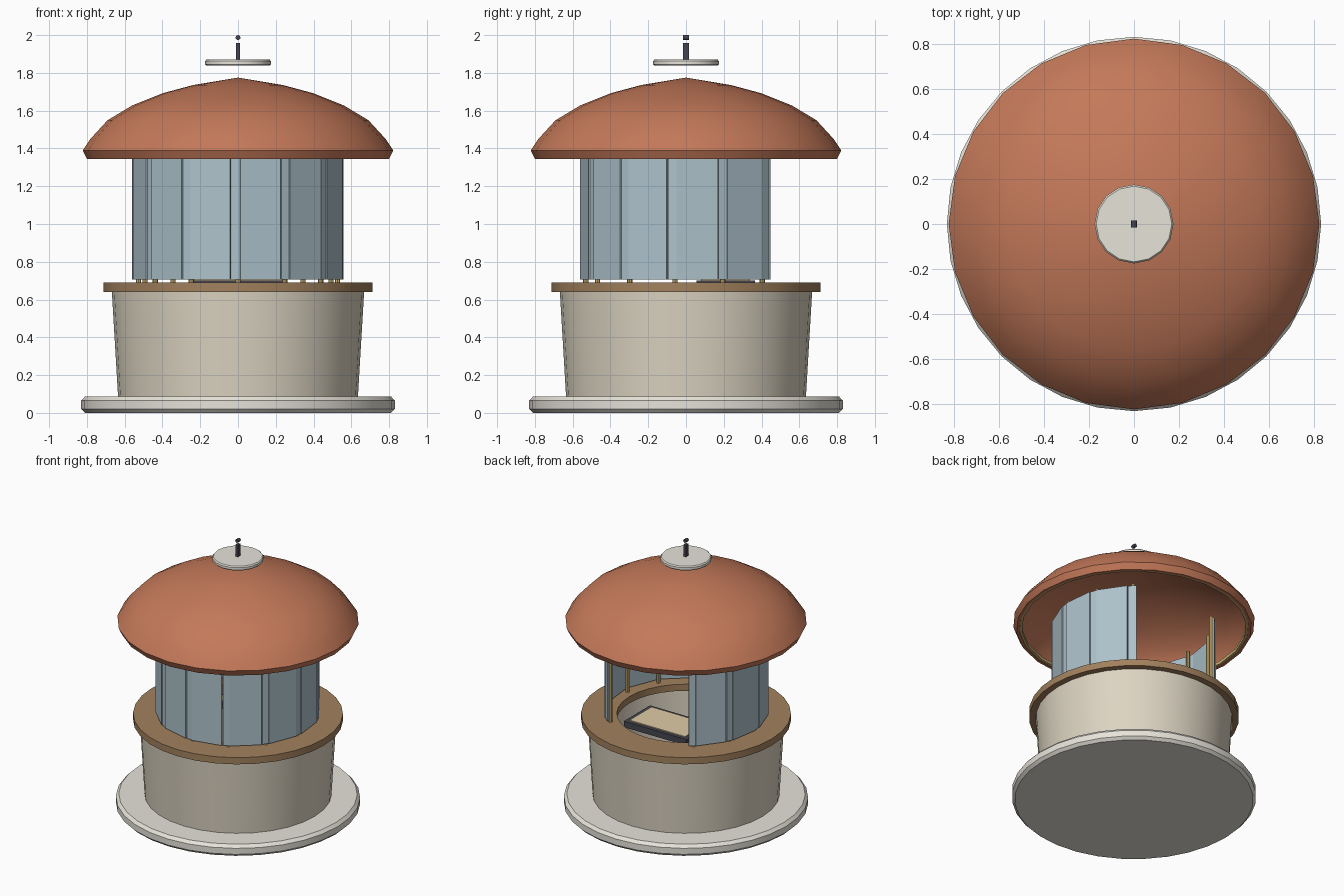
import bpy, bmesh, math
from math import sin, cos, pi, radians
from mathutils import Matrix, Vector

if "Cube" in bpy.data.objects:
    bpy.data.objects.remove(bpy.data.objects["Cube"])


def material(name, rgb):
    m = bpy.data.materials.new(name)
    m.diffuse_color = (*rgb, 1)
    m.use_nodes = True
    m.node_tree.nodes["Principled BSDF"].inputs["Base Color"].default_value = m.diffuse_color
    return m


STONE = material("stone", (0.80, 0.77, 0.70))
CREAM = material("cream", (0.72, 0.66, 0.54))
WOOD = material("wood", (0.36, 0.22, 0.11))
GLASS = material("glass", (0.42, 0.54, 0.60))
BRASS = material("brass", (0.62, 0.45, 0.18))
TILE = material("tile", (0.55, 0.19, 0.10))
DARK = material("dark", (0.06, 0.06, 0.08))
TAN = material("tan", (0.75, 0.60, 0.38))


def finish(name, bm, mat, smooth=False):
    bmesh.ops.recalc_face_normals(bm, faces=bm.faces)
    me = bpy.data.meshes.new(name)
    bm.to_mesh(me)
    bm.free()
    ob = bpy.data.objects.new(name, me)
    bpy.context.collection.objects.link(ob)
    me.materials.append(mat)
    if smooth:
        bpy.ops.object.select_all(action='DESELECT')
        ob.select_set(True)
        bpy.context.view_layer.objects.active = ob
        bpy.ops.object.shade_smooth_by_angle(angle=radians(35))
    return ob


def lathe(name, profile, sides, mat, closed=False):
    """Spin (radius, z) points around z; closed joins last point to first."""
    bm = bmesh.new()
    rings = []
    for r, z in profile:
        if r == 0:
            rings.append([bm.verts.new((0, 0, z))] * sides)
        else:
            rings.append([bm.verts.new((r * cos(2 * pi * i / sides), r * sin(2 * pi * i / sides), z))
                          for i in range(sides)])
    pairs = list(zip(rings, rings[1:]))
    if closed:
        pairs.append((rings[-1], rings[0]))
    for a, b in pairs:
        for i in range(sides):
            j = (i + 1) % sides
            vs = list(dict.fromkeys((a[i], a[j], b[j], b[i])))
            if len(vs) > 2:
                bm.faces.new(vs)
    return finish(name, bm, mat, True)


def box(name, size, loc, mat, turn=0):
    bm = bmesh.new()
    bmesh.ops.create_cube(bm, size=1, matrix=Matrix.Translation(loc)
                          @ Matrix.Rotation(turn, 4, 'Z') @ Matrix.Diagonal((*size, 1)))
    return finish(name, bm, mat)


def cylinder(name, r, length, matrix, sides, mat):
    bm = bmesh.new()
    bmesh.ops.create_cone(bm, cap_ends=True, segments=sides, radius1=r, radius2=r,
                          depth=length, matrix=matrix)
    return finish(name, bm, mat, True)


def around(a, r, z):
    """Point at angle a measured from the front."""
    return Vector((r * sin(a), -r * cos(a), z))


# plinth, counter wall and counter top
lathe("plinth", [(0, 0), (0.81, 0), (0.83, 0.02), (0.83, 0.065), (0.81, 0.087), (0, 0.087)], 32, STONE)
lathe("counter_wall", [(0.635, 0.085), (0.668, 0.645), (0.60, 0.645), (0.58, 0.085)], 32, CREAM, True)
lathe("counter_top", [(0.47, 0.64), (0.713, 0.64), (0.713, 0.69), (0.47, 0.69)], 32, WOOD, True)

# posts with cover strips, and glass panels between them, open at the back
STEP = radians(27.9)
SHIFT = radians(-1.5)
half = radians(11.2)
for k in range(-5, 6):
    a = k * STEP
    cylinder(f"post_{k + 6}", 0.014, 0.69, Matrix.Translation(around(a, 0.53, 1.035)), 8, BRASS)
    box(f"cover_strip_{k + 6}", (0.055, 0.012, 0.65), around(a + SHIFT / 2, 0.551, 1.03), GLASS, a)
for k in range(-5, 5):
    a = (k + 0.5) * STEP + SHIFT
    box(f"panel_{k + 6}", (2 * 0.56 * sin(half), 0.018, 0.65),
        around(a, 0.56 * cos(half) - 0.007, 1.03), GLASS, a)

# serving tray in the opening
box("tray", (0.52, 0.31, 0.045), (0, 0.21, 0.679), DARK)
box("tray_board", (0.46, 0.26, 0.01), (0, 0.21, 0.703), TAN)

# hollow domed roof with trim under its rim
dome = [(0.80, 1.345), (0.822, 1.39), (0.78, 1.452), (0.69, 1.55), (0.56, 1.628),
        (0.40, 1.692), (0.24, 1.735), (0, 1.775)]
inner = [(0, 1.745), (0.24, 1.705), (0.40, 1.662), (0.55, 1.60), (0.67, 1.525), (0.755, 1.43), (0.78, 1.345)]
lathe("roof", dome + inner, 24, TILE, True)
lathe("rim_trim", [(0.762, 1.348), (0.785, 1.348), (0.785, 1.37), (0.762, 1.37)], 24, BRASS, True)

# floating cap and finial
lathe("cap", [(0, 1.838), (0.168, 1.838), (0.175, 1.845), (0.175, 1.862), (0.168, 1.87), (0, 1.87)], 16, STONE)
box("finial_rod", (0.02, 0.03, 0.09), (0, 0, 1.914), DARK)
cylinder("finial_pin", 0.013, 0.03, Matrix.Translation((0, 0, 1.987)) @ Matrix.Rotation(pi / 2, 4, 'X'), 12, DARK)
